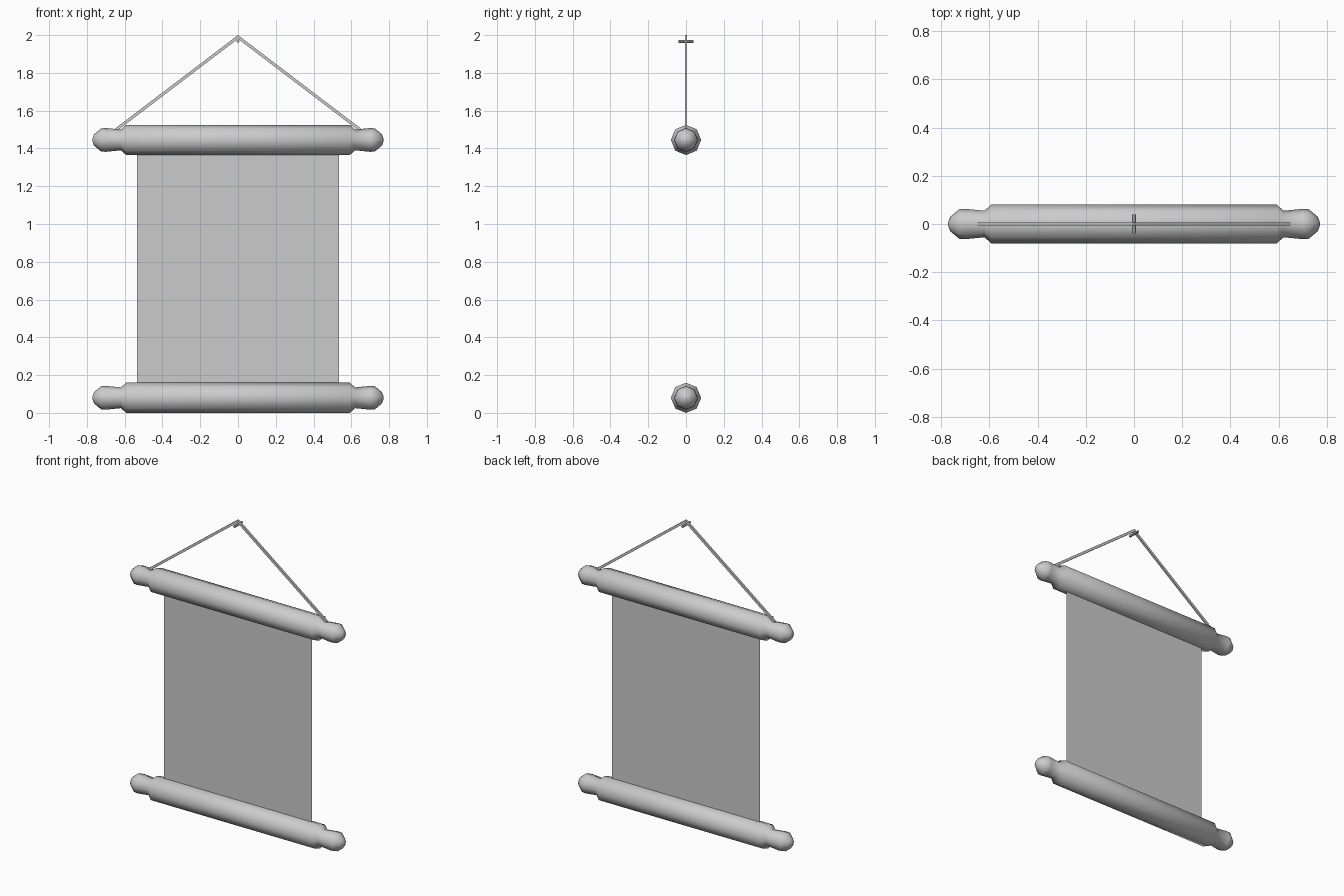
import bpy, bmesh
from math import sin, cos, pi, radians

if "Cube" in bpy.data.objects:
    bpy.data.objects.remove(bpy.data.objects["Cube"])


def skin_rings(name, rings, smooth=False):
    """Join equal-sized rings of points into a capped tube."""
    bm = bmesh.new()
    loops = [[bm.verts.new(p) for p in ring] for ring in rings]
    n = len(loops[0])
    for a, b in zip(loops, loops[1:]):
        for i in range(n):
            j = (i + 1) % n
            bm.faces.new((a[i], a[j], b[j], b[i]))
    bm.faces.new(loops[0])
    bm.faces.new(loops[-1])
    bmesh.ops.recalc_face_normals(bm, faces=bm.faces)
    mesh = bpy.data.meshes.new(name)
    bm.to_mesh(mesh)
    bm.free()
    ob = bpy.data.objects.new(name, mesh)
    bpy.context.collection.objects.link(ob)
    if smooth:
        bpy.ops.object.select_all(action='DESELECT')
        ob.select_set(True)
        bpy.context.view_layer.objects.active = ob
        bpy.ops.object.shade_smooth_by_angle(angle=radians(50))
    return ob


# Rollers: eight-sided rods with turned finials (x, radius), mirrored in x
half = [(0.592, 0.08), (0.62, 0.055), (0.70, 0.063), (0.725, 0.061),
        (0.762, 0.03), (0.771, 0.006)]
profile = [(-x, r) for x, r in reversed(half)] + half


def roller(name, z):
    angles = [i * pi / 4 for i in range(8)]
    rings = [[(x, r * cos(a), z + r * sin(a)) for a in angles]
             for x, r in profile]
    skin_rings(name, rings, smooth=True)


roller("top_roller", 1.445)
roller("bottom_roller", 0.08)

# Hanging sheet: a single flat face running into both rollers
bpy.ops.mesh.primitive_plane_add(size=1, location=(0, 0, 0.7625),
                                 rotation=(pi / 2, 0, 0))
sheet = bpy.context.object
sheet.name = sheet.data.name = "hanging_sheet"
sheet.scale = (1.07, 1.365, 1)

# Cord: square string from one neck over the peg to the other
path = [(-0.65, 1.496), (0, 1.99), (0.65, 1.496)]
hy, hz = 0.006, 0.01
skin_rings("hanging_cord", [[(x, -hy, z - hz), (x, hy, z - hz),
                             (x, hy, z + hz), (x, -hy, z + hz)]
                            for x, z in path])

# Wall peg under the peak of the cord
bpy.ops.mesh.primitive_cylinder_add(vertices=8, radius=0.008, depth=0.08,
                                    location=(0, 0, 1.967),
                                    rotation=(pi / 2, 0, 0))
peg = bpy.context.object
peg.name = peg.data.name = "wall_peg"
